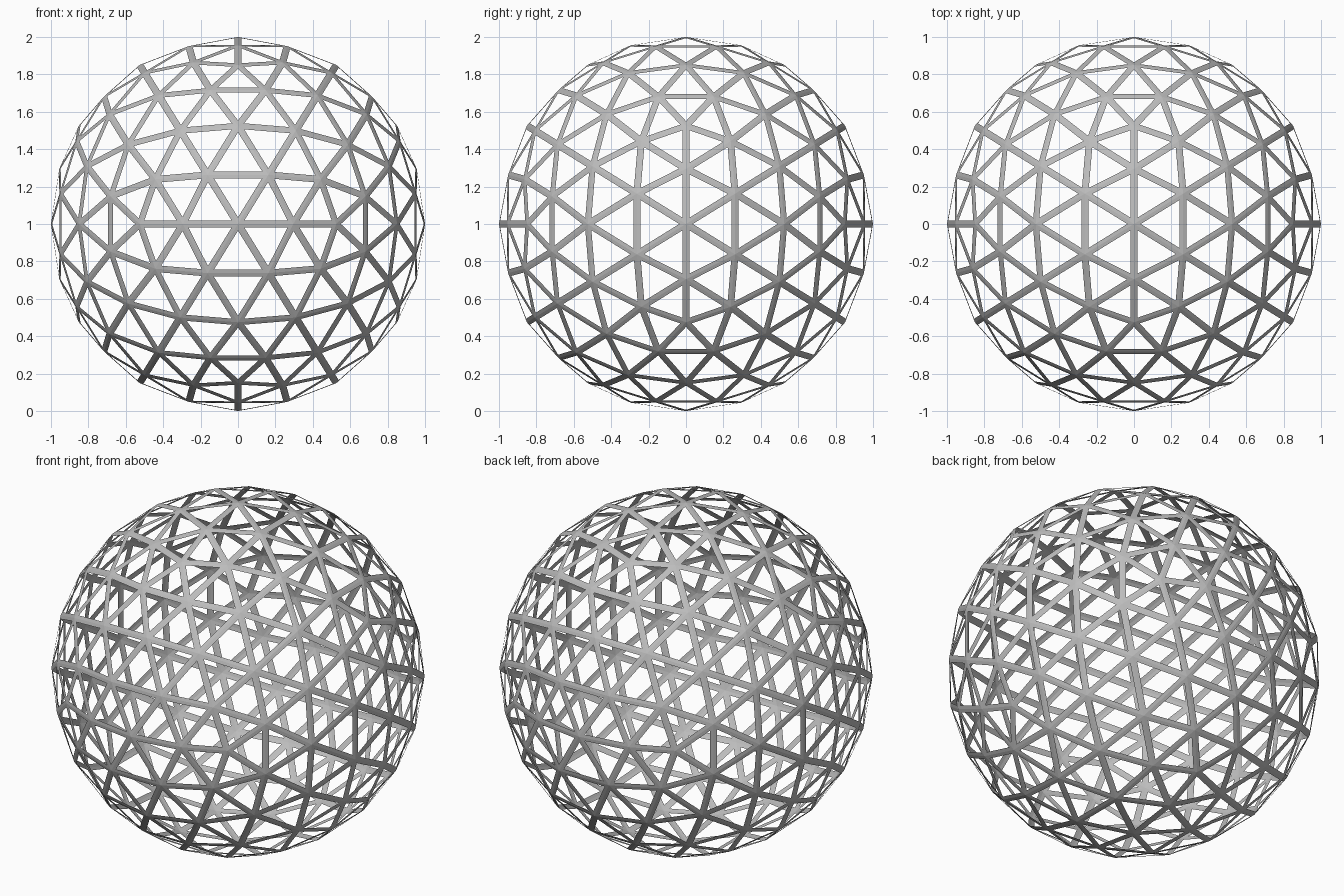
import bpy
import bmesh
from mathutils import Vector

STRUT_HALF_WIDTH = 0.019
SUBDIVISIONS = 2

default_cube = bpy.data.objects.get("Cube")
if default_cube:
    bpy.data.objects.remove(default_cube, do_unlink=True)

# Plain grey material
grey = bpy.data.materials.new("mid grey")
grey.use_nodes = True
colour = (0.5, 0.5, 0.5, 1.0)
grey.diffuse_color = colour
grey.node_tree.nodes["Principled BSDF"].inputs["Base Color"].default_value = colour

# Icosahedron with an edge centred on every axis
bm = bmesh.new()
phi = (1 + 5 ** 0.5) / 2
for a in (-1, 1):
    for b in (-phi, phi):
        for corner in ((a, b, 0), (0, a, b), (b, 0, a)):
            bm.verts.new(corner)
bmesh.ops.convex_hull(bm, input=bm.verts[:])

# Split each face into a flat triangular grid, then push it out to the sphere
for _ in range(SUBDIVISIONS):
    bmesh.ops.subdivide_edges(bm, edges=bm.edges[:], cuts=1, use_grid_fill=True)
for v in bm.verts:
    v.co.normalize()
bmesh.ops.recalc_face_normals(bm, faces=bm.faces[:])

# Open every triangle, leaving thin folded struts along the edges
panels = bm.faces[:]
bmesh.ops.inset_individual(bm, faces=panels, thickness=STRUT_HALF_WIDTH,
                           use_even_offset=True)
bmesh.ops.delete(bm, geom=panels, context='FACES')

# Stand the sphere on the ground
bmesh.ops.translate(bm, verts=bm.verts[:], vec=Vector((0, 0, 1)))

mesh = bpy.data.meshes.new("geodesic_lattice")
bm.to_mesh(mesh)
bm.free()
mesh.materials.append(grey)
lattice = bpy.data.objects.new("geodesic_lattice", mesh)
bpy.context.collection.objects.link(lattice)
